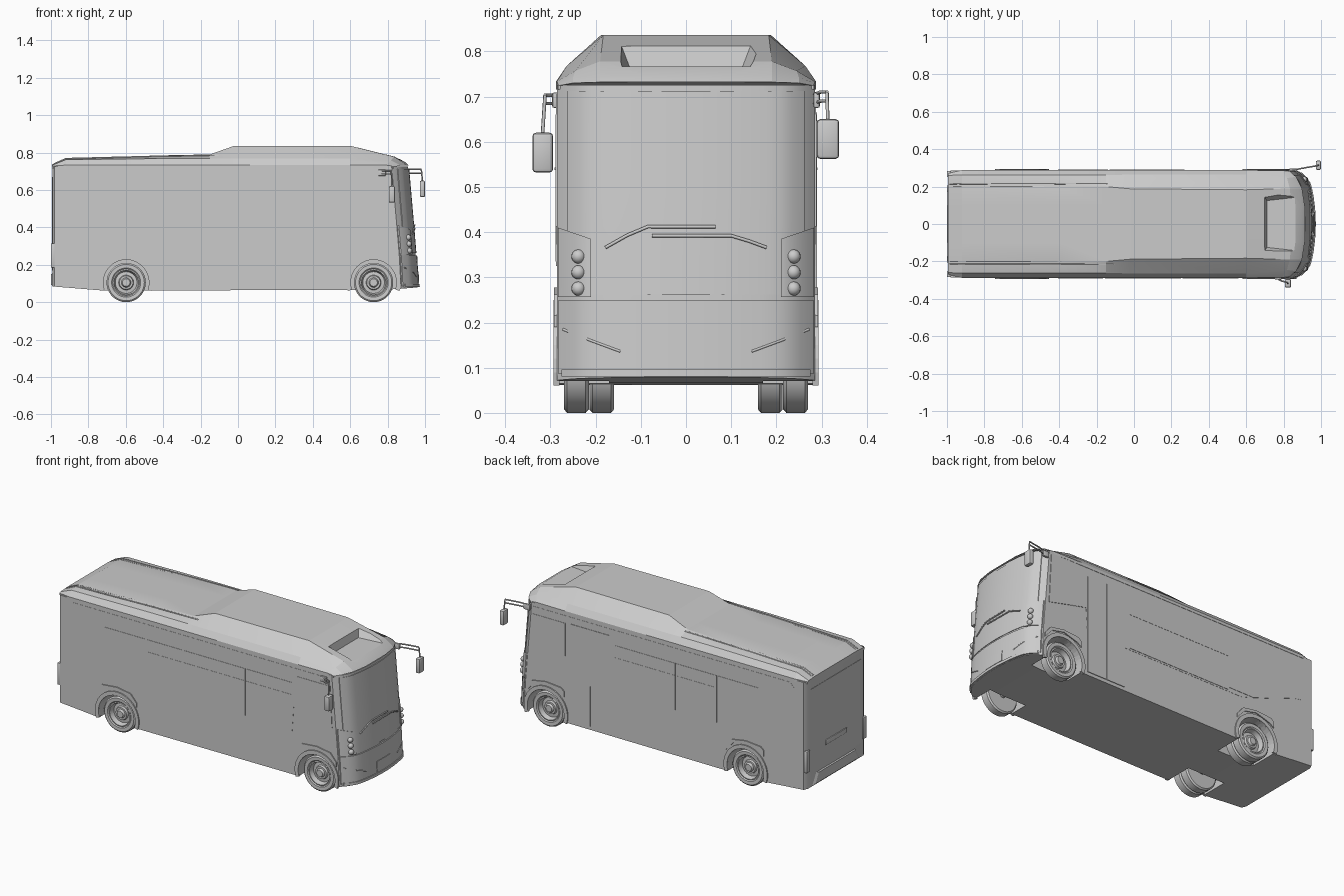
import bpy, bmesh, math
from mathutils import Vector

if "Cube" in bpy.data.objects:
    bpy.data.objects.remove(bpy.data.objects["Cube"])

def finish(name, bm, smooth=None):
    bmesh.ops.remove_doubles(bm, verts=bm.verts, dist=1e-5)
    bmesh.ops.recalc_face_normals(bm, faces=bm.faces)
    me = bpy.data.meshes.new(name)
    bm.to_mesh(me)
    bm.free()
    ob = bpy.data.objects.new(name, me)
    bpy.context.collection.objects.link(ob)
    if smooth:
        shade(ob, smooth)
    return ob

def activate(ob):
    bpy.ops.object.select_all(action='DESELECT')
    ob.select_set(True)
    bpy.context.view_layer.objects.active = ob

def shade(ob, deg):
    activate(ob)
    bpy.ops.object.shade_smooth_by_angle(angle=math.radians(deg))

def interp(t, table):
    for (a, u), (b, v) in zip(table, table[1:]):
        if t <= b:
            return u + (v - u) * (max(t, a) - a) / (b - a)
    return table[-1][1]

def loft(name, halves, smooth=None):
    """Skin half rings mirrored in y, ends closed with strips."""
    bm = bmesh.new()
    rings = [[bm.verts.new(p) for p in h] +
             [bm.verts.new((x, -y, z)) for x, y, z in reversed(h)] for h in halves]
    n = len(rings[0])
    for a, b in zip(rings, rings[1:]):
        for i in range(n):
            j = (i + 1) % n
            bm.faces.new((a[i], a[j], b[j], b[i]))
    for r in (rings[0], rings[-1]):
        for i in range(n // 2 - 1):
            bm.faces.new((r[i], r[i + 1], r[n - 2 - i], r[n - 1 - i]))
    return finish(name, bm, smooth)

def plate(name, pts, y0, y1, s=1):
    """Side outline in x, z extruded along y."""
    bm = bmesh.new()
    a = [bm.verts.new((x, s * y0, z)) for x, z in pts]
    b = [bm.verts.new((x, s * y1, z)) for x, z in pts]
    bm.faces.new(a)
    bm.faces.new(b[::-1])
    for i in range(len(pts)):
        j = (i + 1) % len(pts)
        bm.faces.new((a[i], a[j], b[j], b[i]))
    return finish(name, bm)

def rect(x0, x1, z0, z1):
    return [(x0, z0), (x1, z0), (x1, z1), (x0, z1)]

def box(name, c, size, bevel=0):
    bm = bmesh.new()
    bmesh.ops.create_cube(bm, size=1)
    for v in bm.verts:
        v.co = Vector(c) + Vector([v.co[i] * size[i] for i in range(3)])
    if bevel:
        bmesh.ops.bevel(bm, geom=bm.edges[:], offset=bevel, segments=2, affect='EDGES', profile=0.5)
    return finish(name, bm, 40)

def tube(name, pts, r):
    cu = bpy.data.curves.new(name, 'CURVE')
    cu.dimensions = '3D'
    cu.bevel_depth, cu.bevel_resolution, cu.use_fill_caps = r, 1, True
    sp = cu.splines.new('POLY')
    sp.points.add(len(pts) - 1)
    for p, co in zip(sp.points, pts):
        p.co = (*co, 1)
    ob = bpy.data.objects.new(name, cu)
    bpy.context.collection.objects.link(ob)

def lathe(name, profile, cx, cz, s, shift=0, n=36):
    bm = bmesh.new()
    rings = [[bm.verts.new((cx + r * math.cos(2 * math.pi * k / n), s * (y - shift),
                            cz + r * math.sin(2 * math.pi * k / n))) for k in range(n)]
             for r, y in profile]
    for a, b in zip(rings, rings[1:]):
        for k in range(n):
            bm.faces.new((a[k], a[(k + 1) % n], b[(k + 1) % n], b[k]))
    bmesh.ops.dissolve_degenerate(bm, dist=1e-6, edges=bm.edges)
    return finish(name, bm, 30)

def cut(ob, cutter):
    m = ob.modifiers.new('cut', 'BOOLEAN')
    m.object, m.operation, m.solver = cutter, 'DIFFERENCE', 'EXACT'
    activate(ob)
    bpy.ops.object.modifier_apply(modifier='cut')
    bpy.data.objects.remove(cutter)

# Curved front face: x as a function of y and z
def drop(y):
    return 0.55 * y * y + 0.045 * max(0, (abs(y) - 0.2) / 0.086) ** 2

def front_x(y, z):
    return interp(z, [(0.06, .962), (0.25, .952), (0.42, .938), (0.73, .911)]) - drop(y)

def patch(name, y0, y1, z0, z1a, z1b, off, n=20, m=6):
    """Panel that follows the front face."""
    bm = bmesh.new()
    g = []
    for i in range(n + 1):
        y = y0 + (y1 - y0) * i / n
        top = z1a + (z1b - z1a) * i / n
        zs = [z0 + (top - z0) * j / m for j in range(m + 1)]
        g.append([bm.verts.new((front_x(y, z) + off, y, z)) for z in zs])
    for i in range(n):
        for j in range(m):
            bm.faces.new((g[i][j], g[i + 1][j], g[i + 1][j + 1], g[i][j + 1]))
    front = [v for c in g for v in c]
    ex = bmesh.ops.extrude_face_region(bm, geom=bm.faces[:], use_keep_orig=True)
    new = [v for v in ex['geom'] if isinstance(v, bmesh.types.BMVert)]
    bmesh.ops.translate(bm, verts=new, vec=(-0.012 - off, 0, 0))
    return finish(name, bm, 30)

# Body shell: plan outlines stacked in z
def outline(z):
    pts = [(-.992, .262), (-.98, .286), (-.72, .286), (.78, .286)]
    pts += [(front_x(y, z or .07), y) for y in (.286, .275, .26, .24, .21, .17, .12, .06)]
    zb = [(-1, .085), (-.72, .062), (.8, .066), (.97, .08)]
    return [(x, y, z or interp(x, zb)) for x, y in pts]
body = loft('body_shell', [outline(z) for z in (0, .25, .42, .726)], 30)

# Wheel wells, arches and wheels
AXLES = (-.598, .725)
PROFILE = [(0, .264), (.02, .264), (.026, .252), (.036, .252), (.04, .24), (.058, .238), (.066, .266),
           (.072, .264), (.078, .269), (.097, .27), (.105, .263), (.105, .222), (.097, .215), (0, .215)]
for cx in AXLES:
    arc = lambda r, a0, a1, n=18: [(cx + r * math.cos(math.radians(a0 + (a1 - a0) * i / n)),
                                    .105 + r * math.sin(math.radians(a0 + (a1 - a0) * i / n)))
                                   for i in range(n + 1)]
    for s in (1, -1):
        cut(body, plate('well_cutter', arc(.122, 0, 180) + [(cx - .122, 0), (cx + .122, 0)],
                        .12 if cx < 0 else .17, .35, s))
        plate('wheel_arch', arc(.122, -18, 198) + arc(.145, 198, -18), .28, .293, s)
        d = cx - .12
        plate('arch_brow', [(d, .215), (d + .03, .235), (cx, .262), (cx + .08, .245), (cx + .13, .19),
                            (cx + .13, .215), (cx + .09, .262), (cx, .277), (d + .02, .268), (d, .25)],
              .28, .292, s)
        lathe('wheel', PROFILE, cx, .105, s)
        if cx < 0:
            lathe('inner_rear_wheel', PROFILE, cx, .105, s, .056)
    tube('axle', [(cx, -.22, .105), (cx, .22, .105)], .018)
shade(body, 30)

# Roof: cross sections along x; flag marks the sections that curve with the front
SECTIONS = [(-.995, .27, .728, .26, .732, .2, .736, 0), (-.92, .288, .733, .262, .762, .2, .77, 0),
            (-.4, .288, .733, .262, .768, .2, .785, 0), (-.15, .288, .733, .262, .768, .2, .79, 0),
            (-.02, .288, .733, .264, .768, .188, .836, 0), (.6, .288, .733, .264, .768, .183, .836, 0),
            (.845, .286, .733, .245, .757, .19, .778, .6), (.9, .284, .73, .25, .742, .19, .748, 1),
            (.918, .283, .724, .25, .73, .19, .732, 1)]
roof = loft('roof', [[(X - k * drop(y), y, z) for y, z in
                      ((y0, .716), (y0, z0), (y1, z1), (y2, z2), (y2 * .5, z2))]
                     for X, y0, z0, y1, z1, y2, z2, k in SECTIONS])
cut(roof, loft('recess_cutter', [[(.71, .125, .766), (.93, .15, .766)],
                                 [(.685, .165, .87), (.93, .235, .87)]]))
shade(roof, 12)
for s in (1, -1):
    for y in (.2, .216):
        tube('roof_rail', [(-.985, s * y, .739), (-.92, s * y, .768), (-.4, s * y, .781), (-.1, s * y, .784)], .004)

# Side glazing, door and pillars
BAND = [(-.915, .46), (-.86, .45), (-.58, .35), (-.5, .325), (.56, .325), (.57, .47),
        (.82, .415), (.81, .665), (.81, .705), (-.89, .705), (-.915, .68)]
CAB = [(.598, .465), (.825, .412), (.812, .66), (.598, .66)]
WINDOWS = {1: ((-.13, .27), (-.405, -.14)), -1: ((-.405, -.165), (-.155, .25), (.26, .56))}
for s in (1, -1):
    plate('glass_band', BAND, .28, .2872, s)
    plate('cab_window', CAB, .28, .2892, s)
    plate('rear_side_window', [(-.685, .385), (-.58, .35), (-.415, .35), (-.415, .615), (-.685, .615)], .28, .2892, s)
    for x0, x1 in WINDOWS[s]:
        plate('side_window', rect(x0, x1, .335, .615), .28, .2892, s)
        plate('window_bar', rect(x0, x1, .538, .543), .28, .2905, s)
plate('door_leaf', rect(.305, .43, .085, .665), .28, .29)
plate('door_leaf', rect(.434, .56, .085, .665), .28, .29)

# Front face: windscreen, bumper, plate holder, lamps
patch('windscreen', -.262, .262, .262, .712, .712, .003)
patch('front_bumper', -.282, .282, .086, .25, .25, .006)
patch('bumper_lip', -.275, .275, .08, .096, .096, .011, m=1)
patch('plate_holder', -.062, .065, .1, .163, .163, .009, m=1)
for s in (1, -1):
    patch('headlamp_panel', s * .21, s * .283, .256, .385, .41, .007)
    for z in (.275, .311, .346):
        bm = bmesh.new()
        bmesh.ops.create_uvsphere(bm, u_segments=16, v_segments=10, radius=.0155)
        bmesh.ops.translate(bm, verts=bm.verts, vec=(front_x(.238, z) + .006, s * .238, z))
        finish('headlamp', bm, 60)
    tube('bumper_crease', [(front_x(y, z) + .006, s * y, z) for y, z in ((.145, .136), (.21, .16), (.272, .185))], .003)

# Wipers
for pts in (((.065, .412), (-.085, .412), (-.13, .393), (-.178, .366)),
            ((-.075, .392), (.1, .392), (.14, .38), (.178, .366))):
    tube('wiper', [(front_x(y, z) + .009, y, z) for y, z in pts], .004)

# Mirrors on their arms
box('right_mirror', (.986, .314, .606), (.028, .05, .088), .008)
for z in (.71, .69):
    tube('right_mirror_arm', [(.83, .285, z - .005), (.9, .298, z), (.98, .312, z)], .004)
tube('right_mirror_stem', [(.98, .312, .71), (.987, .314, .64)], .004)
box('left_mirror', (.823, -.317, .576), (.034, .046, .088), .008)
for z in (.703, .685):
    tube('left_mirror_arm', [(.755, -.286, z), (.79, -.305, z), (.82, -.312, z)], .004)
tube('left_mirror_stem', [(.82, -.312, .703), (.822, -.318, .61)], .004)
for x, s in ((.85, 1), (.77, -1)):
    box('mirror_bracket', (x, s * .289, .692), (.04, .014, .034), .004)

# Rear face: hatch, lamps, handle, bumper
box('rear_hatch', (-.99, 0, .42), (.008, .48, .5))
box('rear_handle', (-.994, 0, .3), (.01, .2, .03), .003)
loft('rear_bumper', [[(-.999, .2, .092), (-.985, .24, .088)], [(-.999, .17, .15), (-.985, .2, .158)]])
for s in (1, -1):
    box('rear_lamp', (-.988, s * .268, .25), (.024, .032, .13), .004)
